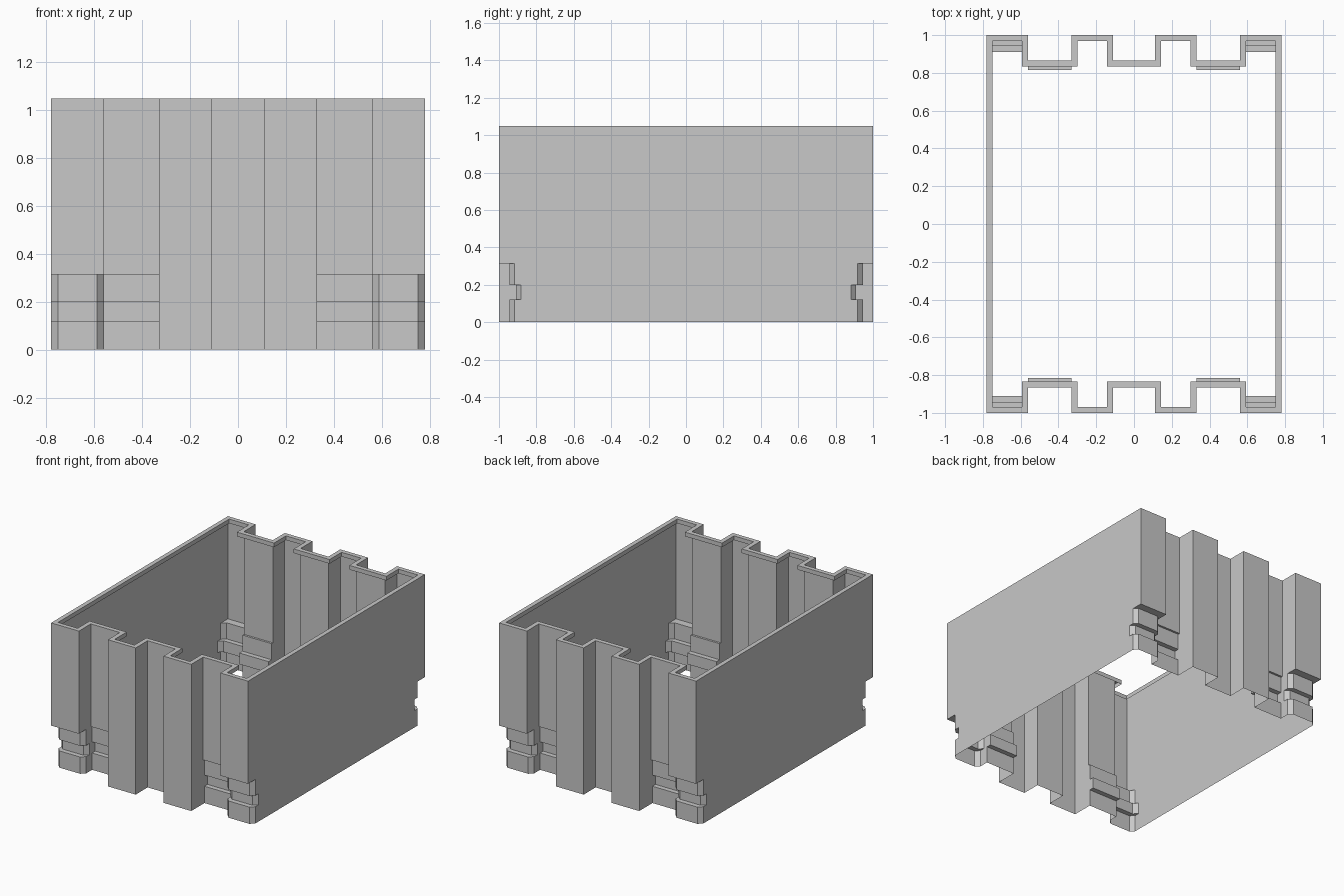
import bpy
import bmesh
from math import radians

cube = bpy.data.objects.get("Cube")
if cube:
    bpy.data.objects.remove(cube, do_unlink=True)

grey = bpy.data.materials.new("light_grey")
grey.use_nodes = True
colour = (0.58, 0.58, 0.58, 1)
grey.diffuse_color = colour
grey.node_tree.nodes["Principled BSDF"].inputs["Base Color"].default_value = colour

LIP = 0.032      # width of the top rim


def outline(inset, bay, post, cut):
    """Closed plan outline, mirrored from one quarter; cut chamfers the posts."""
    rib, valley = 1 - inset, 0.865 - inset
    left, right = 0.56 + inset, 0.78 - inset
    quarter = [(0.11 + inset, valley), (0.11 + inset, rib),
               (0.33 - inset, rib), (0.33 - inset, bay), (left, bay),
               (left, post - cut), (left + cut, post),
               (right - cut, post), (right, post - cut)]
    half = quarter + [(x, -y) for x, y in reversed(quarter)]
    return half + [(-x, y) for x, y in reversed(half)]


foot = outline(0, 0.85, 0.945, 0.028)
groove = outline(0, 0.815, 0.91, 0.028)
wall = outline(0, 0.865, 1, 0)
lip = outline(LIP, 0.865 - LIP, 1 - LIP, 0)

# Thin corrugated sheet from the ground up, folded inward as a rim at the top
stack = [(foot, 0), (foot, 0.12), (groove, 0.12), (groove, 0.2),
         (foot, 0.2), (foot, 0.315), (wall, 0.315), (wall, 1.05),
         (lip, 1.05), (lip, 1.02)]

bm = bmesh.new()
rings = [[bm.verts.new((x, y, z)) for x, y in plan] for plan, z in stack]
for a, b in zip(rings, rings[1:]):
    for i in range(len(a)):
        j = (i + 1) % len(a)
        bm.faces.new((a[i], a[j], b[j], b[i]))
bmesh.ops.remove_doubles(bm, verts=bm.verts, dist=0.0005)
bmesh.ops.recalc_face_normals(bm, faces=bm.faces)

mesh = bpy.data.meshes.new("corrugated_shell")
bm.to_mesh(mesh)
bm.free()
mesh.materials.append(grey)
shell = bpy.data.objects.new("corrugated_shell", mesh)
bpy.context.collection.objects.link(shell)

bpy.ops.object.select_all(action='DESELECT')
shell.select_set(True)
bpy.context.view_layer.objects.active = shell
bpy.ops.object.shade_smooth_by_angle(angle=radians(30))
